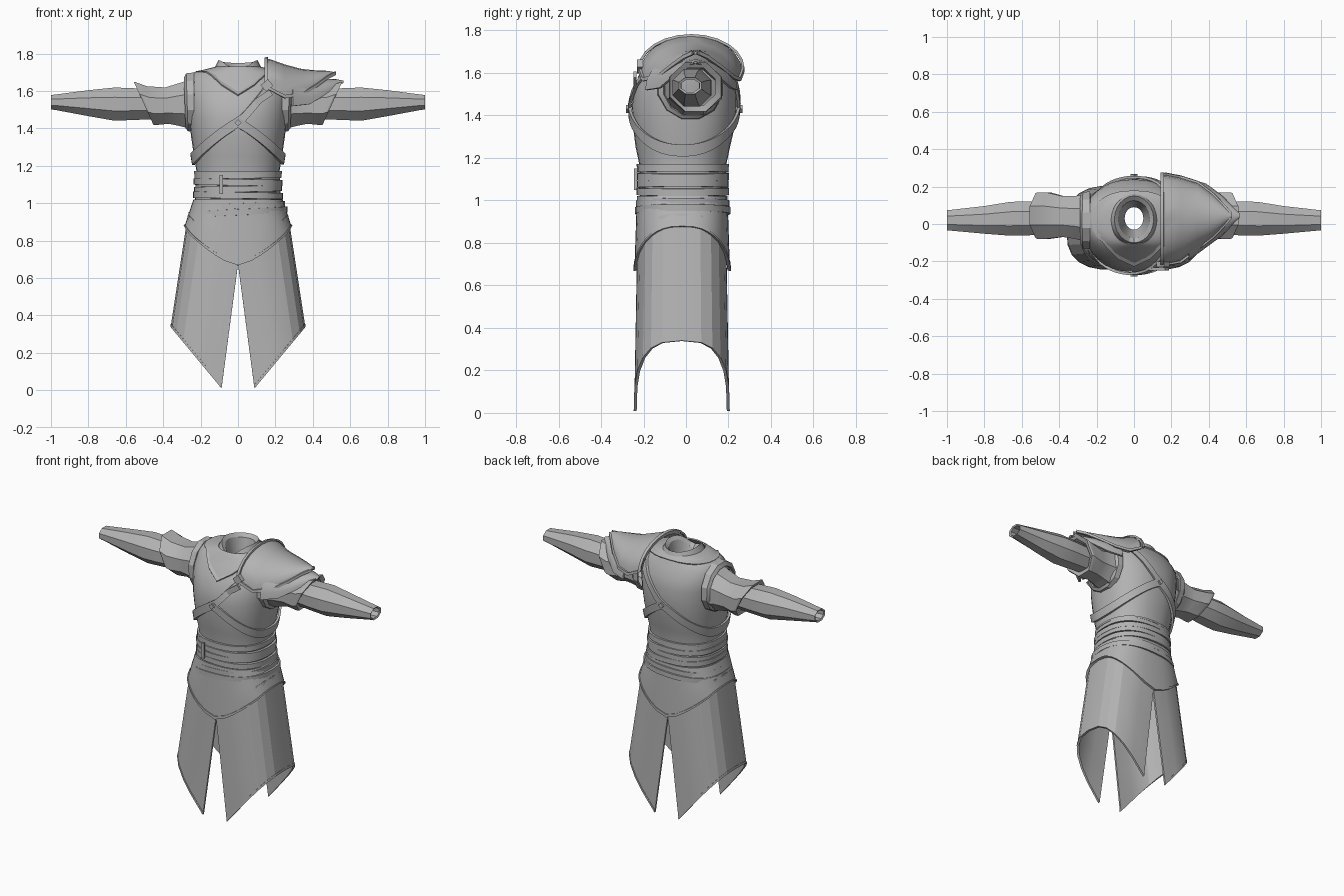
import bpy, math
from math import sin, cos, pi, radians

if "Cube" in bpy.data.objects:
    bpy.data.objects.remove(bpy.data.objects["Cube"])

mat = bpy.data.materials.new("grey cloth")
mat.diffuse_color = (0.45, 0.45, 0.45, 1)
mat.use_nodes = True
mat.node_tree.nodes["Principled BSDF"].inputs["Base Color"].default_value = mat.diffuse_color


def build(name, rows, closed=False, thick=0.0, angle=30, offset=-1):
    """Skin a grid of points; closed joins the end of each row to its start."""
    n = len(rows[0])
    verts = [p for r in rows for p in r]
    faces = []
    for i in range(len(rows) - 1):
        for j in range(n if closed else n - 1):
            k = (j + 1) % n
            faces.append((i * n + j, i * n + k, (i + 1) * n + k, (i + 1) * n + j))
    me = bpy.data.meshes.new(name)
    me.from_pydata(verts, [], faces)
    me.materials.append(mat)
    ob = bpy.data.objects.new(name, me)
    bpy.context.collection.objects.link(ob)
    bpy.ops.object.select_all(action='DESELECT')
    ob.select_set(True)
    bpy.context.view_layer.objects.active = ob
    bpy.ops.object.mode_set(mode='EDIT')
    bpy.ops.mesh.select_all(action='SELECT')
    bpy.ops.mesh.normals_make_consistent(inside=False)
    bpy.ops.object.mode_set(mode='OBJECT')
    if thick:
        m = ob.modifiers.new("thickness", 'SOLIDIFY')
        m.thickness, m.offset = thick, offset
        bpy.ops.object.modifier_apply(modifier=m.name)
    bpy.ops.object.shade_smooth_by_angle(angle=radians(angle))
    return ob


def spow(v, n):
    return math.copysign(abs(v) ** (2 / n), v)


def oval(t, rx, ry, cy, z, n=2.3):
    """Point on a rounded oval; t = 0 faces front, positive t turns to +x."""
    return (rx * spow(sin(t), n), cy - ry * spow(cos(t), n), z)


# torso sections: z, half width, half depth, centre y
TORSO = [(0.93, .235, .20, -.015), (1.17, .222, .205, -.015), (1.25, .235, .222, -.015),
         (1.35, .25, .24, -.01), (1.45, .262, .248, -.008), (1.54, .27, .238, 0),
         (1.60, .275, .215, .01), (1.66, .265, .18, .015), (1.70, .235, .15, .02),
         (1.72, .16, .14, .02), (1.73, .12, .13, .02)]


def torso(t, z, off=0.0):
    z = max(TORSO[0][0], min(TORSO[-1][0], z))
    for a, b in zip(TORSO, TORSO[1:]):
        if z <= b[0]:
            f = (z - a[0]) / (b[0] - a[0])
            rx, ry, cy = [a[i] + f * (b[i] - a[i]) for i in (1, 2, 3)]
            return oval(t, rx + off, ry + off, cy, z)


def turn(n):
    return [2 * pi * i / n for i in range(n)]


build("torso", [[torso(t, s[0]) for t in turn(32)] for s in TORSO], True, 0.008, 40)
build("torso_hem", [[torso(t, z, .012) for t in turn(32)] for z in (1.16, 1.172)], True, 0.012)

# collar with pointed front, standing rim and inner lining
low, mid, rim, lining = [], [], [], []
for t in turn(24):
    f = max(0, cos(t))
    zl = 1.705 - 0.125 * max(0, 1 - abs(sin(t)) * 1.7) if f > 0 else 1.705
    low.append(torso(t, zl, .012))
    mid.append(oval(t, .125, .14, .02, 1.725 - .06 * f ** 3, 2))
    zr = 1.765 - .06 * f ** 4 - .015 * max(0, -cos(t))
    rim.append(oval(t, .105, .125, .025, zr, 2))
    lining.append(oval(t, .085, .10, .025, zr - .02, 2))
bottom = [oval(t, .05, .06, .03, 1.58, 2) for t in turn(24)]
build("collar", [low, mid, rim, lining, bottom], True, 0.008, 25)


# crossing chest straps, lying on the torso front and back
def strap(name, t0, t1, height, w):
    ts = [t0 + (t1 - t0) * i / 40 for i in range(41)]
    rows = [[torso(t, height(t) + d, o) for t in ts]
            for d, o in ((-w, .004), (-w, .018), (w, .018), (w, .004))]
    build(name, rows, False, 0.004, 30)


strap("shoulder_strap", radians(42), radians(-222),
      lambda t: 1.43 + (.36 if sin(t) > 0 else .195) * sin(t), .03)
strap("side_strap", 0, pi, lambda t: 1.43 - .195 * sin(t), .028)


def box(name, loc, size, rot=0.0):
    bpy.ops.mesh.primitive_cube_add(size=1, location=loc, rotation=(0, rot, 0))
    ob = bpy.context.object
    ob.name, ob.scale = name, size
    ob.data.materials.append(mat)
    m = ob.modifiers.new("bevel", 'BEVEL')
    m.width = 0.004


# strap studs and shoulder buckle
box("front_stud", (0, -.272, 1.43), (.026, .02, .026), pi / 4)
box("back_stud", (0, .256, 1.43), (.026, .02, .026), pi / 4)
box("shoulder_buckle", (.155, -.215, 1.63), (.05, .03, .045), -.7)
box("strap_end", (.135, -.24, 1.565), (.10, .016, .035), -.6)

# wrapped waist cloth: z, height, half width, tilt
BELTS = [(1.148, .034, .232, .004), (1.112, .036, .238, -.004), (1.076, .034, .236, .005),
         (1.042, .036, .241, -.004), (.985, .030, .25, .012), (.952, .034, .264, .015)]
for i, (z, h, rx, tilt) in enumerate(BELTS):
    rows = []
    for d, o in ((-.5, -.02), (-.46, 0), (.46, 0), (.5, -.02)):
        rows.append([oval(t, rx + o, rx * .3 + .145 + o, -.015, z + d * h + tilt * sin(t), 2.4)
                     for t in turn(32)])
    build("waist_wrap_%d" % (i + 1), rows, True, 0, 30)
box("waist_fold", (-.09, -.238, 1.10), (.02, .014, .10))


# hip apron dipping to a point at front and back
def apron_point(t, f, off=0.0):
    zb = .67 + .21 * abs(sin(t)) ** 1.15
    z = 1.02 + f * (zb - 1.02)
    k = (1.02 - z) / .35
    rx = .238 + .062 * min(1, k * 1.9)
    return oval(t, rx + off, .213 + .012 * k + off, -.018, z, 2.6)


build("hip_apron", [[apron_point(t, f) for t in turn(40)] for f in (0, .25, .5, .75, 1)],
      True, 0.012, 30)
build("apron_trim", [[apron_point(t, f, .005) for t in turn(40)] for f in (.95, 1.005)],
      True, 0.010, 30)

# split skirt halves with slanted hems
for side, label in ((1, "left"), (-1, "right")):
    cols = [radians(a) for a in (0, 12, 26, 42, 58, 74, 90, 106, 122, 138, 154, 168, 180)]

    def skirt(f, off=0.0):
        row = []
        for t in cols:
            s, c = abs(sin(t)) ** .69, spow(cos(t), 2.9)
            ry = .212 + .012 * f
            x = .268 * s + f * (.088 + .004 * s) + off * s
            top, bot = .675 + .265 * s, .01 + .33 * s
            row.append((side * x, -.02 - (ry + off) * c, top + f * (bot - top)))
        return row

    build("skirt_" + label, [skirt(f) for f in (0, .33, .66, 1)], False, 0.012, 14)
    build("skirt_hem_" + label, [skirt(f, .002) for f in (.975, 1.0)], False, 0.014, 14)


# tube along x from rings: x, centre y, half depth, centre z, half height, slant
def tube(name, side, rings, n=8, thick=0.0):
    rows = []
    for x, cy, ry, cz, rz, slant in rings:
        rows.append([(side * (x + slant * sin(t + pi / n)), cy + ry * cos(t + pi / n),
                      cz + rz * sin(t + pi / n)) for t in turn(n)])
    build(name, rows, True, thick, 25)


for side, label in ((1, "left"), (-1, "right")):
    tube("armhole_" + label, side, [(.235, .02, .16, 1.54, .165, 0), (.272, .02, .155, 1.54, .16, .005),
                                    (.285, .025, .135, 1.535, .14, .005)], 12, .01)
    tube("sleeve_" + label, side, [(.25, .03, .14, 1.53, .145, 0), (.31, .035, .125, 1.528, .125, 0),
                                   (.38, .04, .118, 1.522, .105, .01), (.46, .045, .135, 1.522, .112, .03),
                                   (.495, .045, .135, 1.533, .123, .055),
                                   (.505, .045, .130, 1.535, .125, .057),
                                   (.495, .045, .100, 1.535, .095, .05)], 8, .008)
    tube("forearm_" + label, side, [(.40, .035, .085, 1.53, .085, 0), (.56, .03, .098, 1.53, .092, 0),
                                    (.66, .028, .098, 1.53, .096, 0), (.80, .022, .08, 1.535, .075, 0),
                                    (.98, .02, .060, 1.54, .044, 0), (1.0, .02, .058, 1.54, .042, 0),
                                    (.995, .02, .046, 1.54, .032, 0), (.90, .02, .045, 1.54, .034, 0)], 8)

# layered shoulder guard: x, half depth, ridge z, edge z
PLATE = [(.145, .225, 1.768, 1.63), (.165, .238, 1.772, 1.61), (.25, .222, 1.742, 1.565),
         (.34, .175, 1.718, 1.575), (.42, .115, 1.71, 1.625), (.48, .055, 1.708, 1.67),
         (.52, .012, 1.70, 1.69)]


def guard(name, dx, dz, scale, start, thick=.014):
    rows = []
    for x, w, zt, ze in PLATE[start:]:
        rows.append([(x + dx, .025 + .02 * (x > .3) + w * scale * sin(a),
                      ze + dz + (zt - ze) * cos(a)) for a in
                     [radians(-90 + 15 * i) for i in range(13)]])
    build(name, rows, False, thick, 30)


guard("shoulder_plate_upper", 0, 0, 1, 0)
guard("shoulder_plate_lower", .045, -.045, .98, 2)


# raised edge of the upper plate
def plate_edge(s):
    return [[(x, .025 + .02 * (x > .3) + s * w * k, ze + h)
             for x, w, zt, ze in PLATE] for k, h in ((1.03, -.004), (1.02, .014))]


for s, label in ((-1, "front"), (1, "back")):
    build("plate_edge_" + label, plate_edge(s), False, .012, 30, 0)
build("plate_inner_edge", [[(x, .025 + .245 * sin(a), 1.62 + h * cos(a)) for a in
                            [radians(-90 + 15 * i) for i in range(13)]]
                           for x, h in ((.142, .153), (.16, .157))], False, .012, 30, 0)
